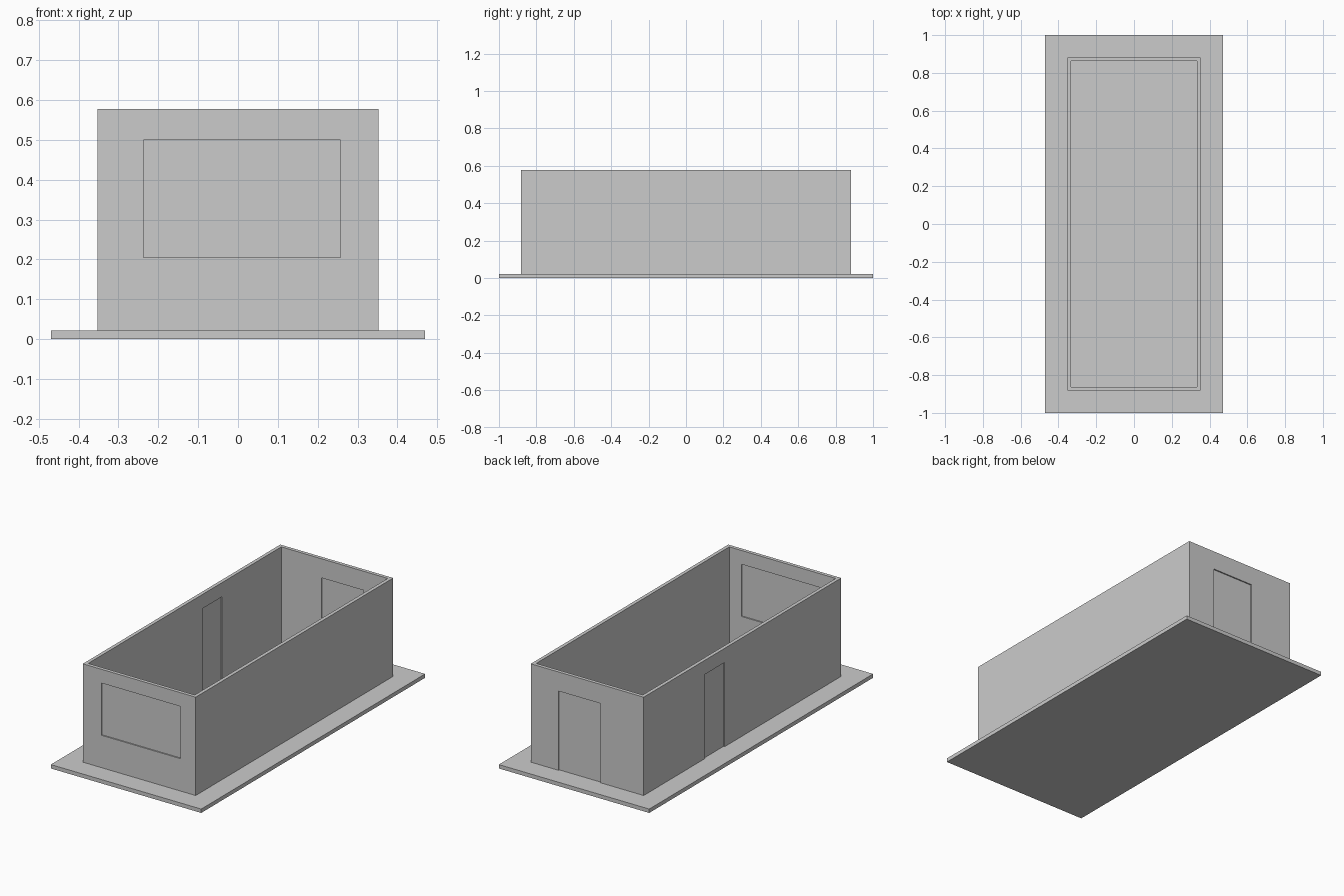
import bpy

if "Cube" in bpy.data.objects:
    bpy.data.objects.remove(bpy.data.objects["Cube"])

BASE_TOP, WALL_TOP = 0.022, 0.578
WX, WY, T = 0.353, 0.882, 0.02      # outer half sizes and wall thickness
PANEL = 0.006


def box(name, x, y, z):
    """Box spanning the given (min, max) ranges."""
    lo, hi = zip(x, y, z)
    verts = [(a, b, c) for c in (lo[2], hi[2])
             for a, b in ((lo[0], lo[1]), (hi[0], lo[1]), (hi[0], hi[1]), (lo[0], hi[1]))]
    faces = [(3, 2, 1, 0), (4, 5, 6, 7)]
    faces += [(i, (i + 1) % 4, (i + 1) % 4 + 4, i + 4) for i in range(4)]
    mesh = bpy.data.meshes.new(name)
    mesh.from_pydata(verts, [], faces)
    obj = bpy.data.objects.new(name, mesh)
    bpy.context.collection.objects.link(obj)
    return obj


def cut(target, name, x, y, z):
    cutter = box(name, x, y, z)
    cutter.hide_render = True
    cutter.hide_viewport = True
    mod = target.modifiers.new(name, 'BOOLEAN')
    mod.operation = 'DIFFERENCE'
    mod.solver = 'EXACT'
    mod.object = cutter


def around(centre, size):
    return centre - size / 2, centre + size / 2


# Ground slab
box("base_slab", (-0.47, 0.47), (-1, 1), (0, BASE_TOP))

# Open-topped wall shell
walls = box("walls", (-WX, WX), (-WY, WY), (BASE_TOP, WALL_TOP))
cut(walls, "room_cutter", (-WX + T, WX - T), (-WY + T, WY - T), (-0.1, 0.7))

# Openings with thin recessed panels: name, wall axis, wall centre, span, heights
openings = [
    ("front_window", 'y', -WY + T / 2, (-0.237, 0.257), (0.205, 0.50)),
    ("back_door", 'y', WY - T / 2, (-0.082, 0.18), (BASE_TOP, 0.47)),
    ("side_door", 'x', -WX + T / 2, (0.16, 0.334), (BASE_TOP, 0.498)),
]
for name, axis, centre, span, z in openings:
    cut_z = (z[0] - 0.05 if z[0] == BASE_TOP else z[0], z[1])
    thick, hole = around(centre, PANEL), around(centre, 3 * T)
    if axis == 'y':
        cut(walls, name + "_cutter", span, hole, cut_z)
        box(name, span, thick, z)
    else:
        cut(walls, name + "_cutter", hole, span, cut_z)
        box(name, thick, span, z)
